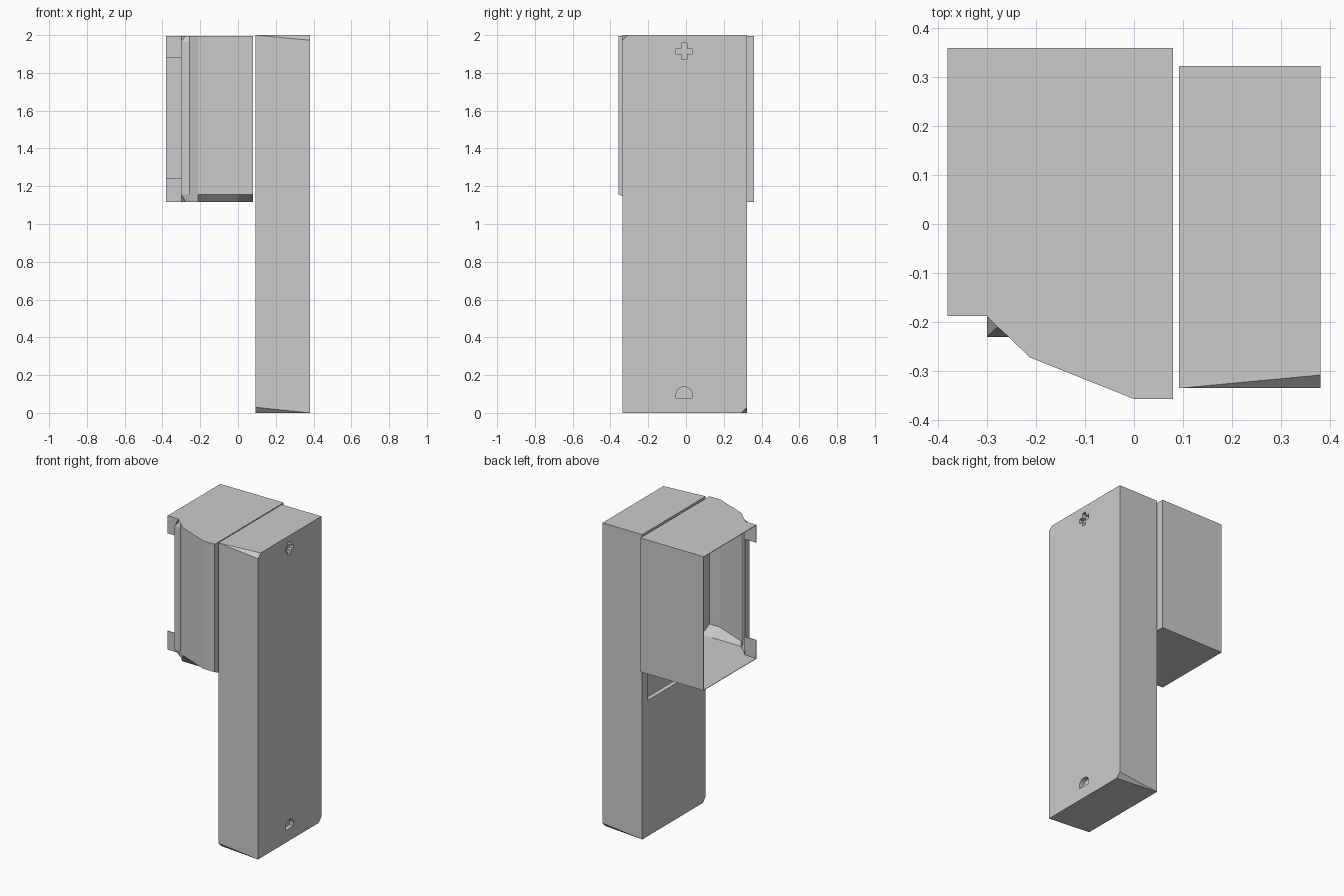
import bpy, bmesh, math

default = bpy.data.objects.get("Cube")
if default:
    bpy.data.objects.remove(default, do_unlink=True)

# Single flat grey
grey = bpy.data.materials.new("light_grey")
grey.use_nodes = True
colour = (0.6, 0.6, 0.6, 1)
grey.diffuse_color = colour
grey.node_tree.nodes["Principled BSDF"].inputs["Base Color"].default_value = colour


def make_object(name, bm):
    bmesh.ops.recalc_face_normals(bm, faces=bm.faces)
    mesh = bpy.data.meshes.new(name)
    bm.to_mesh(mesh)
    bm.free()
    mesh.materials.append(grey)
    obj = bpy.data.objects.new(name, mesh)
    bpy.context.collection.objects.link(obj)
    return obj


def loft(name, rings, skip=lambda level, side: False):
    """Join matching rings of points and cap both ends."""
    bm = bmesh.new()
    loops = [[bm.verts.new(p) for p in ring] for ring in rings]
    for level, (a, b) in enumerate(zip(loops, loops[1:])):
        for i in range(len(a)):
            j = (i + 1) % len(a)
            if not skip(level, i):
                bm.faces.new((a[i], a[j], b[j], b[i]))
    bm.faces.new(loops[0])
    bm.faces.new(loops[-1])
    bmesh.ops.remove_doubles(bm, verts=bm.verts, dist=0.0005)
    return make_object(name, bm)


def cut(target, name, outline, x0, x1):
    """Cut a (y, z) outline into the target between two x positions."""
    cutter = loft(name, [[(x, y, z) for y, z in outline] for x in (x0, x1)])
    cutter.hide_render = True
    cutter.hide_viewport = True
    mod = target.modifiers.new(name, 'BOOLEAN')
    mod.object = cutter
    mod.operation = 'DIFFERENCE'
    mod.solver = 'EXACT'


# Tall body: box whose front and back edges carry tapering chamfers
def body_ring(x, front_low, back_low, front_top):
    f, b, top = -0.335, 0.322, 2.0
    return [(x, f, front_low), (x, f + front_low, 0), (x, b - back_low, 0),
            (x, b, back_low), (x, b, top), (x, f + front_top, top),
            (x, f, top - front_top)]


body = loft("tall_body", [body_ring(0.092, 0.03, 0, 0), body_ring(0.38, 0, 0.03, 0.027)])

# Plus-shaped and domed recesses in the outer side
cy, cz, arm, w = -0.01, 1.915, 0.043, 0.015
quarter = [(arm, -w), (arm, w), (w, w)]
plus = []
for k in range(4):
    c, s = round(math.cos(k * math.pi / 2)), round(math.sin(k * math.pi / 2))
    plus += [(cy + y * c - z * s, cz + y * s + z * c) for y, z in quarter]
dome = [(cy - 0.043, 0.08), (cy + 0.043, 0.08)]
for k in range(9):
    a = math.pi * k / 8
    dome.append((cy + 0.043 * math.cos(a), 0.1 + 0.038 * math.sin(a)))
slot = [(-0.27, 0.89), (0.26, 0.89), (0.26, 1.9), (-0.27, 1.9)]
cut(body, "plus_cutter", plus, 0.35, 0.4)
cut(body, "dome_cutter", dome, 0.35, 0.4)
cut(body, "slot_cutter", slot, 0.07, 0.122)

# Head: thin housing open on its outer side, with two tabs beside the opening
front, corner = -0.357, (-0.3, -0.23)
levels = [1.117, 1.157, 1.24, 1.88, 1.965, 1.995]


def head_ring(z):
    low, end = z == levels[0], z in (levels[0], levels[-1])
    f = -0.272 if low else front
    notch = (-0.278, -0.21) if end else corner
    outline = [(-0.38, 0.359), (0.08, 0.359), (0.08, f), (0, f), (-0.213, -0.272),
               (-0.256, -0.23), notch, (-0.3, -0.188), (-0.38, -0.188)]
    return [(x, y, z) for x, y in outline]


head = loft("head_housing", [head_ring(z) for z in levels],
            lambda level, side: side == 8 or (side == 7 and level == 2))
shell = head.modifiers.new("wall_thickness", 'SOLIDIFY')
shell.thickness = 0.005
shell.offset = -1
